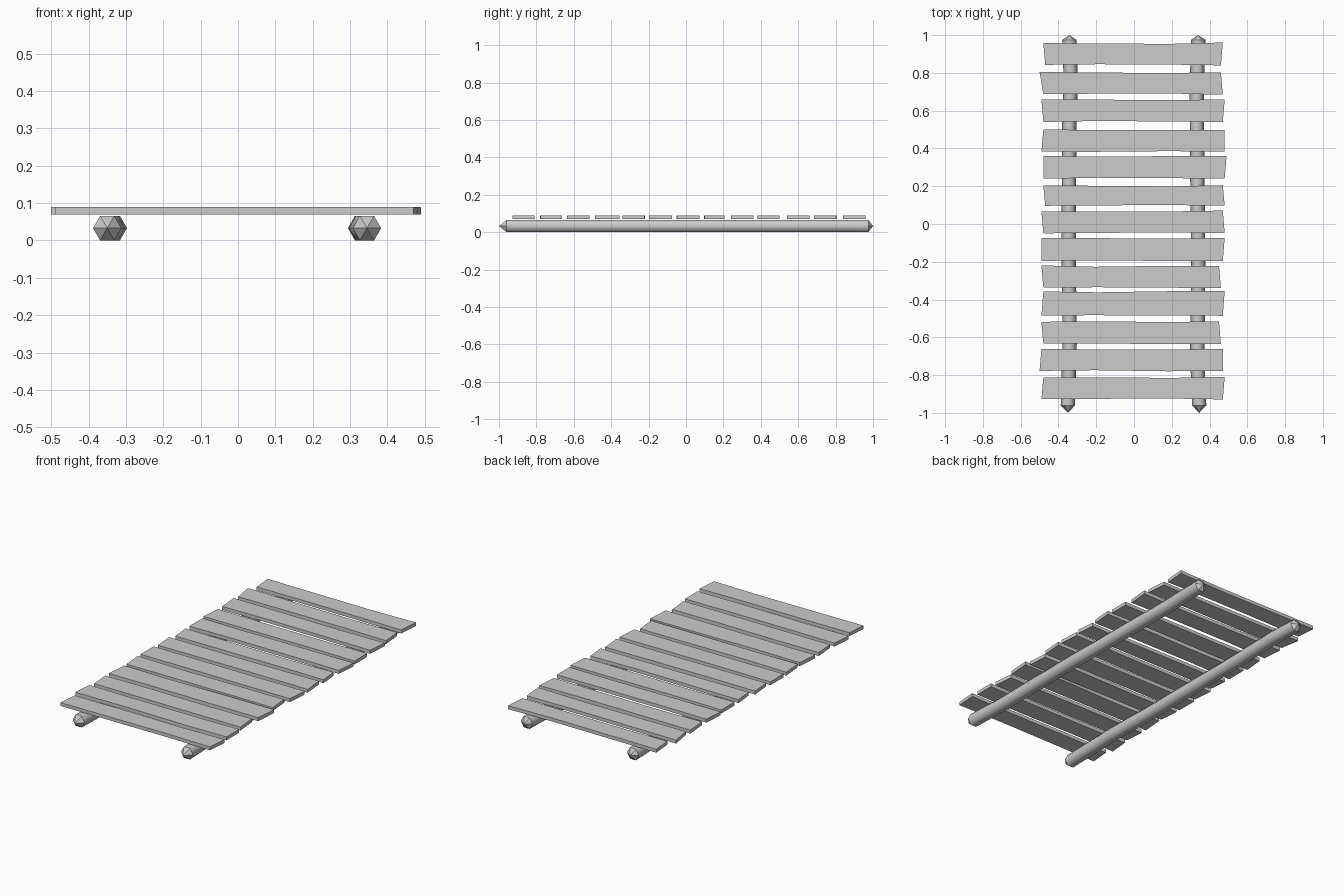
import bpy
import bmesh
import math
import random

random.seed(4)

cube = bpy.data.objects.get("Cube")
if cube:
    bpy.data.objects.remove(cube, do_unlink=True)

# One plain grey for the whole walkway
grey = bpy.data.materials.new("plain_grey")
grey.use_nodes = True
colour = (0.6, 0.6, 0.6, 1)
grey.diffuse_color = colour
grey.node_tree.nodes["Principled BSDF"].inputs["Base Color"].default_value = colour


def finish(bm, name):
    """Turn a bmesh into a named object with the grey material."""
    bmesh.ops.recalc_face_normals(bm, faces=bm.faces)
    mesh = bpy.data.meshes.new(name)
    bm.to_mesh(mesh)
    bm.free()
    mesh.materials.append(grey)
    obj = bpy.data.objects.new(name, mesh)
    bpy.context.collection.objects.link(obj)
    return obj


def make_plank(name, y, depth, back_left, front_left, back_right, front_right):
    """Hand-cut board: a slanted outline with a slight waist, given thickness."""
    bottom, thickness = 0.07, 0.02
    bm = bmesh.new()
    columns = []
    for t in (0, 0.3, 0.7, 1):
        inner = 0 < t < 1
        ends = ((back_left, back_right, 1), (front_left, front_right, -1))
        column = []
        for start, end, side in ends:
            x = start + (end - start) * t
            wobble = random.uniform(-0.007, 0) if inner else random.uniform(-0.003, 0.001)
            column.append(bm.verts.new((x, y + side * (depth / 2 + wobble), bottom)))
        columns.append(column)
    for a, b in zip(columns, columns[1:]):
        bm.faces.new((a[0], a[1], b[1], b[0]))
    # Raise a copy of the outline and close the sides
    raised = bmesh.ops.extrude_face_region(bm, geom=bm.faces[:], use_keep_orig=True)
    top = [v for v in raised["geom"] if isinstance(v, bmesh.types.BMVert)]
    bmesh.ops.translate(bm, verts=top, vec=(0, 0, thickness))
    return finish(bm, name)


def make_log(name, path, radius=0.038, sides=6):
    """Slightly crooked round beam with a faceted point at each end."""
    bm = bmesh.new()
    height = radius * math.sin(math.tau / sides)
    rings = []
    for y, x in path:
        ring = []
        for i in range(sides):
            a = math.tau * i / sides
            ring.append(bm.verts.new((x + radius * math.cos(a), y, height + radius * math.sin(a))))
        rings.append(ring)
    for a, b in zip(rings, rings[1:]):
        for i in range(sides):
            j = (i + 1) % sides
            bm.faces.new((a[i], a[j], b[j], b[i])).smooth = True
    # Pointed ends stay flat shaded
    for ring, (y, x), tip in ((rings[0], path[0], -1), (rings[-1], path[-1], 1)):
        apex = bm.verts.new((x, tip, height))
        for i in range(sides):
            j = (i + 1) % sides
            edge = bm.edges.get((ring[i], ring[j]))
            edge.smooth = False
            bm.faces.new((ring[i], ring[j], apex))
    return finish(bm, name)


# Boards, back to front: centre y, depth, then x of each corner
planks = [
    (0.9, 0.12, -0.48, -0.47, 0.47, 0.46),
    (0.745, 0.12, -0.5, -0.48, 0.46, 0.47),
    (0.6, 0.12, -0.49, -0.48, 0.48, 0.47),
    (0.44, 0.12, -0.48, -0.49, 0.48, 0.48),
    (0.3, 0.12, -0.48, -0.48, 0.49, 0.48),
    (0.15, 0.11, -0.48, -0.47, 0.47, 0.48),
    (0.01, 0.12, -0.49, -0.48, 0.47, 0.48),
    (-0.135, 0.125, -0.49, -0.49, 0.48, 0.47),
    (-0.28, 0.12, -0.49, -0.48, 0.45, 0.46),
    (-0.42, 0.13, -0.48, -0.49, 0.48, 0.47),
    (-0.575, 0.12, -0.49, -0.48, 0.45, 0.46),
    (-0.72, 0.12, -0.49, -0.5, 0.47, 0.47),
    (-0.87, 0.12, -0.48, -0.49, 0.48, 0.47),
]
for number, plank in enumerate(planks, 1):
    make_plank(f"plank_{number}", *plank)

# Two supporting beams, each path given as (y, x) from front to back
make_log("right_beam", [(-0.96, -0.35), (-0.6, -0.34), (-0.2, -0.346),
                        (0.5, -0.343), (0.78, -0.335), (0.975, -0.342)])
make_log("left_beam", [(-0.96, 0.345), (-0.7, 0.335), (-0.2, 0.34),
                       (0.2, 0.336), (0.7, 0.332), (0.975, 0.34)])
